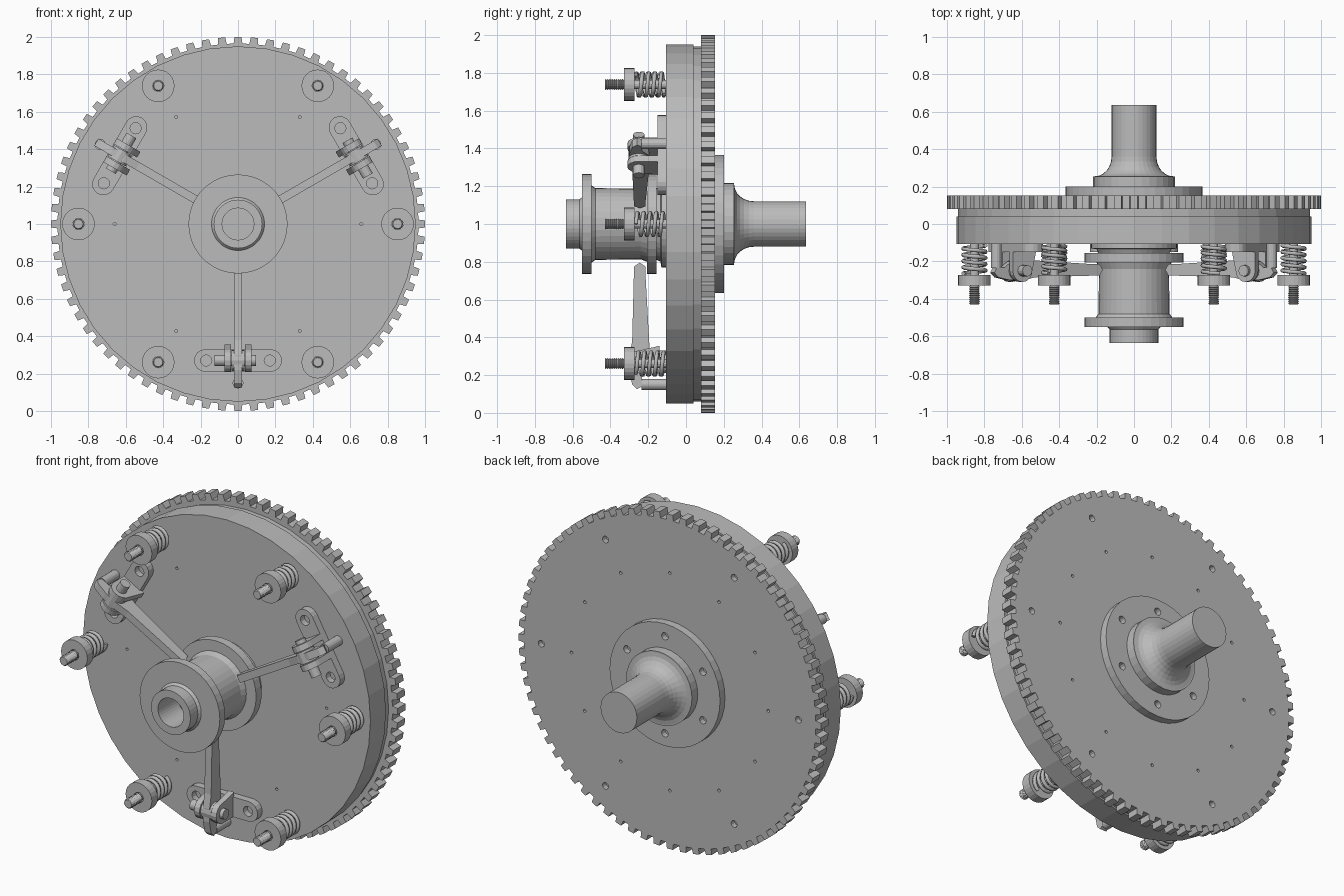
import bpy, bmesh
from math import pi, sin, cos, radians
from mathutils import Matrix, Vector

cube = bpy.data.objects.get("Cube")
if cube:
    bpy.data.objects.remove(cube, do_unlink=True)

steel = bpy.data.materials.new("grey steel")
steel.use_nodes = True
steel.diffuse_color = (0.5, 0.5, 0.5, 1)
steel.node_tree.nodes["Principled BSDF"].inputs["Base Color"].default_value = (0.5, 0.5, 0.5, 1)

CENTRE = Matrix.Translation((0, 0, 1))


def around(degrees):
    """Local x points outwards at this angle, local y stays the shaft axis."""
    return CENTRE @ Matrix.Rotation(-radians(degrees), 4, 'Y')


def finish(name, bm, matrix):
    bmesh.ops.recalc_face_normals(bm, faces=bm.faces)
    mesh = bpy.data.meshes.new(name)
    bm.to_mesh(mesh)
    bm.free()
    mesh.materials.append(steel)
    obj = bpy.data.objects.new(name, mesh)
    obj.matrix_world = matrix
    bpy.context.collection.objects.link(obj)
    return obj


def lathe(name, profile, sides=36, matrix=CENTRE):
    """Turn (radius, y) points around the y axis."""
    bm = bmesh.new()
    verts = [bm.verts.new((r, y, 0)) for r, y in profile]
    edges = [bm.edges.new(pair) for pair in zip(verts, verts[1:])]
    bmesh.ops.spin(bm, geom=verts + edges, cent=(0, 0, 0), axis=(0, 1, 0),
                   angle=2 * pi, steps=sides, use_merge=False)
    bmesh.ops.remove_doubles(bm, verts=bm.verts, dist=0.0001)
    return finish(name, bm, matrix)


def rod(name, radius, y0, y1, sides=16, matrix=CENTRE):
    return lathe(name, [(0, y0), (radius, y0), (radius, y1), (0, y1)], sides, matrix)


def prism(name, points, offset, matrix=CENTRE):
    """Extrude a closed outline along the offset."""
    bm = bmesh.new()
    face = bm.faces.new([bm.verts.new(p) for p in points])
    new = bmesh.ops.extrude_face_region(bm, geom=[face])["geom"]
    bmesh.ops.translate(bm, vec=offset, verts=[v for v in new if isinstance(v, bmesh.types.BMVert)])
    return finish(name, bm, matrix)


def drill(obj, holes, y0, y1):
    """Cut round holes given as (x, z, radius) in the object's own space."""
    bm = bmesh.new()
    for x, z, radius in holes:
        place = Matrix.Translation((x, (y0 + y1) / 2, z)) @ Matrix.Rotation(pi / 2, 4, 'X')
        bmesh.ops.create_cone(bm, cap_ends=True, segments=12, radius1=radius,
                              radius2=radius, depth=y1 - y0, matrix=place)
    cutter = finish("hole_cutter", bm, obj.matrix_world.copy())
    cutter.hide_render = True
    mod = obj.modifiers.new("holes", 'BOOLEAN')
    mod.operation, mod.object, mod.solver = 'DIFFERENCE', cutter, 'EXACT'
    bpy.context.view_layer.update()
    graph = bpy.context.evaluated_depsgraph_get()
    mesh = bpy.data.meshes.new_from_object(obj.evaluated_get(graph))
    obj.modifiers.clear()
    obj.data = mesh
    bpy.data.objects.remove(cutter, do_unlink=True)


def circle_of_holes(count, distance, radius, start=0):
    angles = [radians(start) + 2 * pi * i / count for i in range(count)]
    return [(distance * cos(a), distance * sin(a), radius) for a in angles]


# Toothed flywheel
TEETH = 72
outline = []
for i in range(TEETH):
    for step, radius in ((-0.28, 0.965), (-0.22, 1), (0.22, 1), (0.28, 0.965)):
        a = 2 * pi * (i + step) / TEETH
        outline.append((radius * cos(a), 0.08, radius * sin(a)))
flywheel = prism("toothed_flywheel", outline, (0, 0.073, 0))
drill(flywheel, circle_of_holes(6, 0.85, 0.02) + circle_of_holes(12, 0.65, 0.009), 0.12, 0.2)

# Pressure cover
cover = lathe("pressure_cover", [(0, -0.106), (0.95, -0.106), (0.95, 0.04),
                                 (0.94, 0.04), (0.94, 0.085), (0, 0.085)], 40)
drill(cover, circle_of_holes(6, 0.66, 0.008), -0.2, -0.05)

# Rear flange and drive shaft
flange = lathe("rear_flange", [(0, 0.14), (0.365, 0.14), (0.365, 0.2), (0, 0.2)], 40)
drill(flange, circle_of_holes(6, 0.29, 0.022, 30), 0.165, 0.3)
fillet = [(0.21 - 0.09 * sin(t * pi / 12), 0.36 - 0.105 * cos(t * pi / 12)) for t in range(7)]
lathe("drive_shaft", [(0, 0.19), (0.218, 0.19), (0.218, 0.255)] + fillet
      + [(0.12, 0.635), (0, 0.635)], 32)

# Sliding release sleeve with hollow nose
lathe("release_sleeve", [
    (0, -0.45), (0.085, -0.45), (0.085, -0.635), (0.13, -0.635), (0.13, -0.565),
    (0.142, -0.55), (0.265, -0.55), (0.265, -0.5), (0.205, -0.5), (0.19, -0.48),
    (0.187, -0.24), (0.2, -0.207), (0.265, -0.207), (0.265, -0.155), (0.19, -0.155),
    (0.2, -0.135), (0.23, -0.13), (0.23, -0.1), (0, -0.1)], 36)


# Coil spring mesh, shared by all spring sets
curve = bpy.data.curves.new("coil", 'CURVE')
curve.dimensions = '3D'
curve.bevel_depth = 0.011
curve.bevel_resolution = 1
curve.use_fill_caps = True
TURNS, STEPS = 4.5, 18
count = int(TURNS * STEPS) + 1
spline = curve.splines.new('POLY')
spline.points.add(count - 1)
for i, point in enumerate(spline.points):
    a = 2 * pi * i / STEPS
    point.co = (0.06 * cos(a), -0.265 + 0.15 * i / (count - 1), 0.06 * sin(a), 1)
helper = bpy.data.objects.new("coil", curve)
bpy.context.collection.objects.link(helper)
bpy.context.view_layer.update()
coil_mesh = bpy.data.meshes.new_from_object(
    helper.evaluated_get(bpy.context.evaluated_depsgraph_get()))
coil_mesh.materials.clear()
coil_mesh.materials.append(steel)
bpy.data.objects.remove(helper, do_unlink=True)

# Six spring sets: stud with thread, cup and coil
thread = [(0, -0.43)]
for i in range(9):
    y = -0.43 + 0.011 * i
    thread += [(0.024, y), (0.029, y + 0.0055)]
thread += [(0.024, -0.33), (0.024, -0.1), (0, -0.1)]
for i in range(6):
    place = around(60 * i) @ Matrix.Translation((0.853, 0, 0))
    lathe(f"spring_stud_{i + 1}", thread, 14, place)
    lathe(f"spring_cup_{i + 1}", [(0.03, -0.328), (0.087, -0.328), (0.087, -0.272),
                                  (0.03, -0.272), (0.03, -0.328)], 24, place)
    coil = bpy.data.objects.new(f"coil_spring_{i + 1}", coil_mesh)
    coil.matrix_world = place
    bpy.context.collection.objects.link(coil)


# Three release levers on pivot brackets
PIVOT = Vector((0.73, -0.25, 0))
lever = [(0.225, -0.275), (0.205, -0.245), (0.225, -0.215), (0.26, -0.215), (0.62, -0.195),
         (0.7, -0.19), (0.77, -0.2), (0.81, -0.232), (0.86, -0.235), (0.875, -0.26),
         (0.85, -0.285), (0.78, -0.3), (0.7, -0.3), (0.62, -0.285)]
ear = [(-0.085, -0.14)] + [(0.06 * cos(a * pi / 8), -0.25 - 0.06 * sin(a * pi / 8))
                           for a in range(8, -1, -1)] + [(0.06, -0.14)]
plate = []
for side in (1, -1):
    for step in range(9):
        a = pi * step / 8
        plate.append((0.06 * side * cos(a), -0.15, side * (0.175 + 0.06 * sin(a))))
for i, angle in enumerate((30, 150, 270)):
    place = around(angle)
    n = i + 1
    base = prism(f"bracket_plate_{n}", plate, (0, 0.05, 0),
                 place @ Matrix.Translation((PIVOT.x, 0, 0)))
    drill(base, [(0, 0.17, 0.03), (0, -0.17, 0.03)], -0.2, -0.112)
    for label, z in (("left", 0.038), ("right", -0.073)):
        prism(f"bracket_ear_{label}_{n}", [(PIVOT.x + x, y, z) for x, y in ear],
              (0, 0, 0.035), place)
    prism(f"release_lever_{n}", [(x, y, -0.022) for x, y in lever], (0, 0, 0.044), place)
    across = place @ Matrix.Translation(PIVOT) @ Matrix.Rotation(pi / 2, 4, 'X')
    rod(f"pivot_pin_{n}", 0.03, -0.125, 0.095, 16, across)
    rod(f"lever_boss_{n}", 0.055, -0.034, 0.034, 16, across)
    rod(f"pressure_pin_{n}", 0.029, -0.236, -0.1, 16,
        place @ Matrix.Translation((0.85, 0, 0)))
